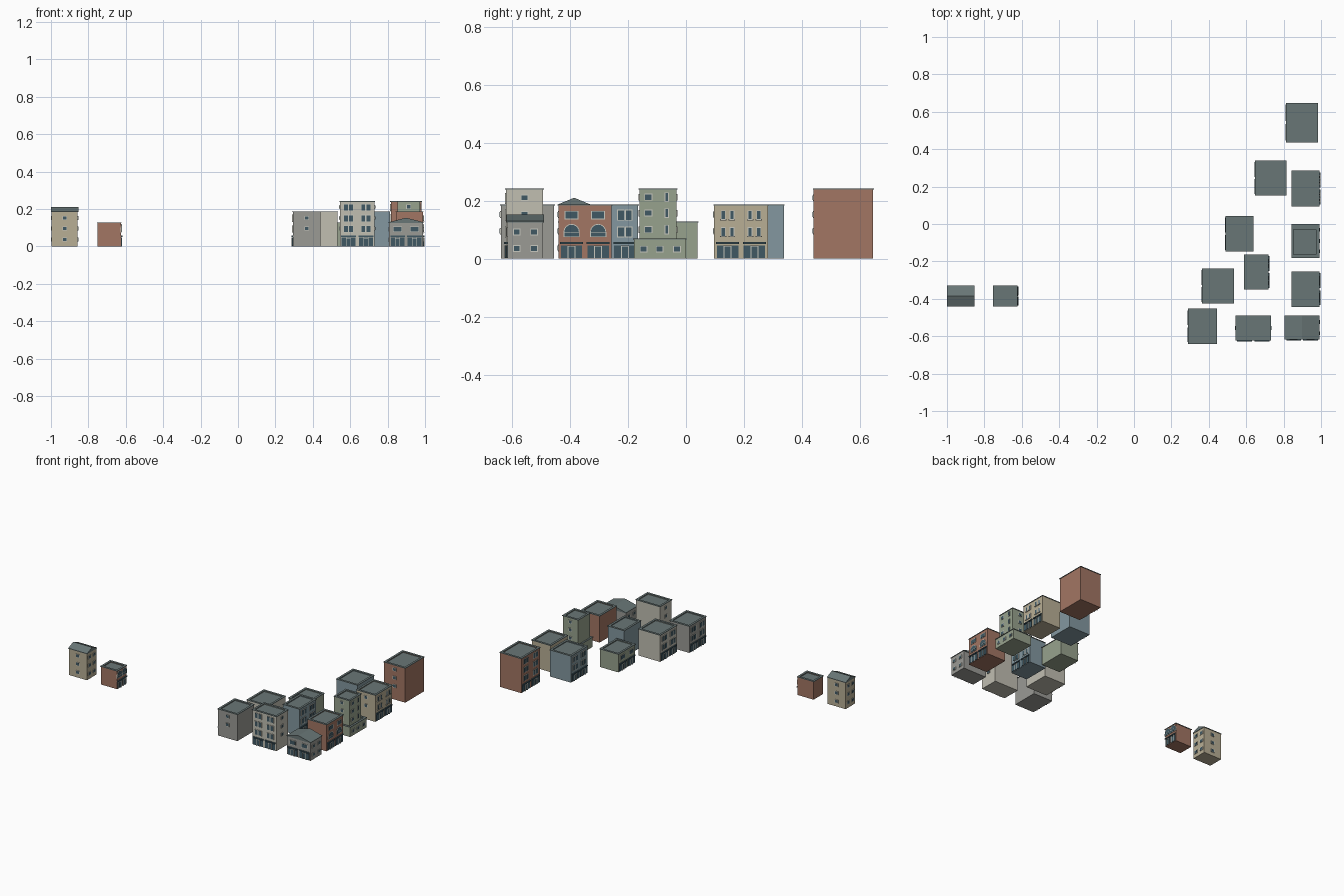
import bpy, bmesh, math
from mathutils import Vector, Matrix

if "Cube" in bpy.data.objects:
    bpy.data.objects.remove(bpy.data.objects["Cube"])

COLORS = {
    "red": (0.63, 0.46, 0.39), "blue": (0.51, 0.59, 0.62), "beige": (0.72, 0.68, 0.58),
    "green": (0.59, 0.63, 0.55), "grey": (0.60, 0.60, 0.58), "cream": (0.75, 0.74, 0.69),
    "slate": (0.41, 0.46, 0.46), "trim": (0.78, 0.78, 0.74), "glass": (0.26, 0.35, 0.39),
}
MATS = {}
for key, c in COLORS.items():
    MATS[key] = bpy.data.materials.new(key)
    MATS[key].diffuse_color = [v ** 2.2 for v in c] + [1]

FACES = {"+x": (1, 0), "-x": (-1, 0), "+y": (0, 1), "-y": (0, -1)}


class Building:
    """Collects the walls, roof, trim and glass of one building."""

    def __init__(self, name, color, x0, x1, y0, y1):
        self.name, self.color = name, color
        self.r = (x0, x1, y0, y1)
        self.parts = {k: bmesh.new() for k in ("walls", "roof", "trim", "glass")}
        self.m = Matrix.Identity(4)

    def prism(self, part, pts, d0, d1):
        # outline in the (u, z) plane of the current face, pushed outwards
        bm = self.parts[part]
        a = [bm.verts.new(self.m @ Vector((u, d0, z))) for u, z in pts]
        b = [bm.verts.new(self.m @ Vector((u, d1, z))) for u, z in pts]
        bm.faces.new(a)
        bm.faces.new(b[::-1])
        for i in range(len(a)):
            j = (i + 1) % len(a)
            bm.faces.new((a[i], b[i], b[j], a[j]))

    def box(self, part, u0, u1, d0, d1, z0, z1):
        self.prism(part, [(u0, z0), (u1, z0), (u1, z1), (u0, z1)], d0, d1)

    def face(self, side, rect=None):
        # local frame on a wall; returns the width of that wall
        x0, x1, y0, y1 = rect or self.r
        nx, ny = FACES[side]
        cx, cy = (x0 + x1) / 2 + nx * (x1 - x0) / 2, (y0 + y1) / 2 + ny * (y1 - y0) / 2
        self.m = Matrix(((-ny, nx, 0, cx), (nx, ny, 0, cy), (0, 0, 1, 0), (0, 0, 0, 1)))
        return (y1 - y0) if nx else (x1 - x0)

    def block(self, h, rect=None, z0=0, flat=True):
        # wall block with slate coping around a sunken roof
        self.m = Matrix.Identity(4)
        x0, x1, y0, y1 = rect or self.r
        self.box("walls", x0, x1, y0, y1, z0, h - (0.008 if flat else 0))
        if flat:
            t = 0.012
            o = 0.003
            for q in ((x0 - o, x0 + t, y0 - o, y1 + o), (x1 - t, x1 + o, y0 - o, y1 + o),
                      (x0 + t, x1 - t, y0 - o, y0 + t), (x0 + t, x1 - t, y1 - t, y1 + o)):
                self.box("roof", *q, h - 0.004, h)
            for q in ((x0, x0 + t, y0, y1), (x1 - t, x1, y0, y1),
                      (x0 + t, x1 - t, y0, y0 + t), (x0 + t, x1 - t, y1 - t, y1)):
                self.box("walls", *q, h - 0.008, h - 0.004)
            self.box("roof", x0 + t, x1 - t, y0 + t, y1 - t, h - 0.008, h - 0.006)

    def gable(self, h, top, side):
        w = self.face(side) + 0.006
        x0, x1, y0, y1 = self.r
        depth = (x1 - x0) if side[1] == "x" else (y1 - y0)
        self.prism("roof", [(-w / 2, h), (w / 2, h), (w / 2, h + 0.004), (0, top),
                            (-w / 2, h + 0.004)], -depth - 0.003, 0.003)

    def window(self, u, z, w=0.024, h=0.024):
        f = 0.003
        self.box("trim", u - w / 2 - f, u + w / 2 + f, -0.002, 0.003, z - h / 2 - f, z + h / 2 + f)
        self.box("glass", u - w / 2, u + w / 2, 0, 0.0042, z - h / 2, z + h / 2)

    def arch(self, u, z, w=0.05):
        def outline(r, z0):
            return [(u - r, z0)] + [(u - r * math.cos(a * math.pi / 8), z + r * math.sin(a * math.pi / 8))
                                    for a in range(9)] + [(u + r, z0)]
        self.prism("trim", outline(w / 2 + 0.003, z - 0.018), -0.002, 0.003)
        self.prism("glass", outline(w / 2, z - 0.015), 0, 0.0042)
        self.box("trim", u - w / 2, u + w / 2, 0, 0.005, z - 0.002, z)

    def shop(self, u, w):
        # display windows either side of a framed door
        self.box("glass", u - w / 2, u + w / 2, -0.002, 0.004, 0.003, 0.046)
        self.box("glass", u - w / 2 - 0.003, u + w / 2 + 0.003, -0.002, 0.007, 0.05, 0.057)
        for s in (-1, 1):
            self.box("trim", u + s * 0.012 - 0.0015, u + s * 0.012 + 0.0015, 0, 0.006, 0, 0.046)
        self.box("trim", u - 0.012, u + 0.012, 0, 0.006, 0.042, 0.045)

    def facade(self, side, rows, bays=2):
        w = self.face(side)
        for b in range(bays):
            u = (b + 0.5) * w / bays - w / 2
            self.shop(u, 0.8 * w / bays)
            for i, style in enumerate(rows):
                z = 0.092 + 0.058 * i
                if style == "arch":
                    self.arch(u, z)
                elif style == "wide":
                    self.window(u, z, 0.042, 0.024)
                else:
                    ww, g = (0.02, 0.0135) if style == "pair" else (0.011, 0.015)
                    for s in (-1, 1):
                        self.window(u + s * g, z, ww, 0.032 if style == "pair" else 0.027)
                    if style == "slim":
                        for s in (-1, 1):
                            self.box("trim", u + s * g - 0.011, u + s * g + 0.011, 0, 0.006, z - 0.018, z - 0.014)

    def column(self, side, zs, us=(0,), rect=None):
        self.face(side, rect)
        for z in zs:
            for u in us:
                self.window(u, z, 0.02, 0.017)

    def finish(self):
        for part, bm in self.parts.items():
            if bm.verts:
                bmesh.ops.recalc_face_normals(bm, faces=bm.faces)
                me = bpy.data.meshes.new(f"{self.name}_{part}")
                bm.to_mesh(me)
                me.materials.append(MATS[{"walls": self.color, "roof": "slate"}.get(part, part)])
                bpy.context.collection.objects.link(bpy.data.objects.new(me.name, me))
            bm.free()


# Flat-roofed buildings: name, colour, footprint, height, facade side, upper floors, plain window sides
H3, H4 = 0.187, 0.242
FLAT = [
    ("tall_brick_house", "red", (0.817, 0.98, 0.44, 0.645), H4, "-x", ["pair"] * 3, ("-y",)),
    ("back_blue_house", "blue", (0.65, 0.812, 0.155, 0.337), H3, "-x", ["pair"] * 2, ()),
    ("beige_house", "beige", (0.845, 0.99, 0.097, 0.282), H3, "+x", ["slim"] * 2, ("-y",)),
    ("low_green_house", "green", (0.493, 0.635, -0.145, 0.04), 0.128, "-x", ["wide"], ()),
    ("middle_blue_house", "blue", (0.592, 0.717, -0.348, -0.165), H3, "+x", ["pair"] * 2, ()),
    ("cream_house", "cream", (0.367, 0.532, -0.423, -0.24), H3, "-x", ["pair"] * 2, ()),
    ("arched_brick_house", "red", (0.845, 0.99, -0.44, -0.257), H3, "+x", ["arch", "wide"], ()),
    ("grey_house", "grey", (0.293, 0.442, -0.638, -0.455), H3, "-x", ["pair"] * 2, ("-y",)),
    ("tall_cream_house", "cream", (0.545, 0.73, -0.62, -0.492), H4, "-y", ["pair"] * 3, ("+x", "-x")),
    ("small_brick_house", "red", (-0.75, -0.625, -0.438, -0.333), 0.128, "+x", ["arch"], ()),
]
for name, color, rect, h, side, rows, plain in FLAT:
    b = Building(name, color, *rect)
    b.block(h)
    b.facade(side, rows)
    for s in plain:
        b.column(s, [0.095, 0.152, 0.21][:len(rows)])
    b.finish()

# Stepped green building: low base with a tower
b = Building("green_tower", "green", 0.845, 0.99, -0.18, -0.002)
tower = (0.853, 0.972, -0.16, -0.033)
b.block(0.07)
b.block(H4, tower, 0.06)
b.column("+x", [0.033], (-0.055, 0, 0.06))
b.face("+x", tower)
for z in (0.1, 0.157, 0.212):
    b.window(-0.033, z, 0.022, 0.018)
    b.window(0.03, z, 0.009, 0.027)
for side in ("-y", "+y"):
    b.column(side, [0.1, 0.157, 0.212], rect=tower)
b.finish()

# Low grey shop with a gabled roof
b = Building("gabled_shop", "grey", 0.808, 0.989, -0.615, -0.492)
b.block(0.125, flat=False)
b.gable(0.125, 0.153, "-y")
b.facade("-y", ["wide"])
for side in ("+x", "-x"):
    b.column(side, [0.035, 0.092], (-0.03, 0.03))
b.finish()

# Distant beige house with a gabled roof
b = Building("gabled_house", "beige", -0.996, -0.857, -0.438, -0.333)
b.block(0.183, flat=False)
b.gable(0.183, 0.21, "+x")
for side in ("-y", "+y"):
    b.column(side, [0.037, 0.095, 0.152])
for side in ("-x", "+x"):
    b.column(side, [0.037, 0.095, 0.152], (-0.026, 0.026))
b.finish()

for m in bpy.data.materials:
    if m.users and not m.is_grease_pencil:
        m.use_nodes = True
        m.node_tree.nodes["Principled BSDF"].inputs["Base Color"].default_value = m.diffuse_color
